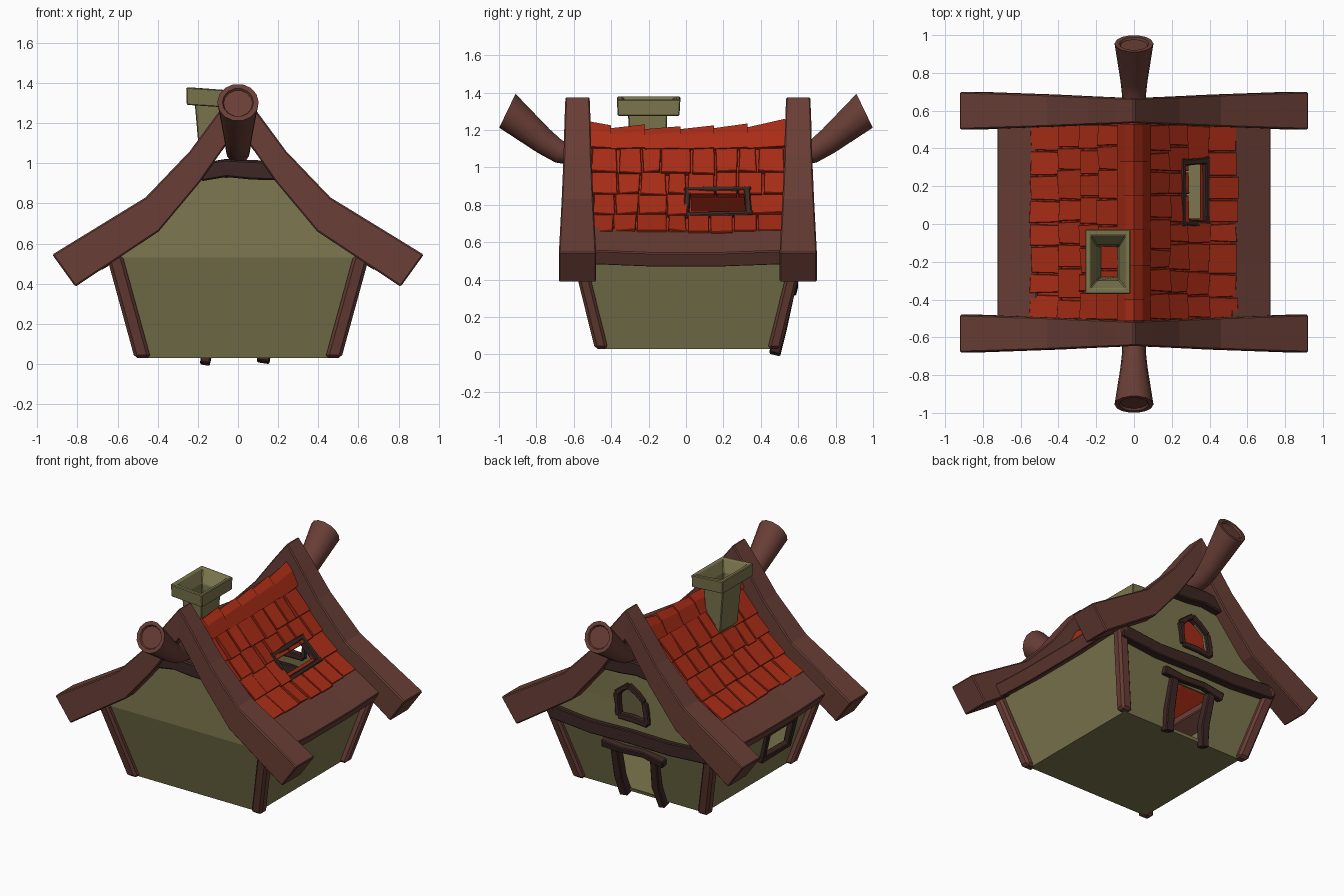
import bpy, bmesh, math, random
from mathutils import Vector as V

if "Cube" in bpy.data.objects:
    bpy.data.objects.remove(bpy.data.objects["Cube"])

random.seed(4)
CY = 0.01  # house centre along y


def material(name, rgb):
    m = bpy.data.materials.new(name)
    m.diffuse_color = (*rgb, 1)
    m.use_nodes = True
    m.node_tree.nodes["Principled BSDF"].inputs["Base Color"].default_value = m.diffuse_color
    return m


PLASTER = material("plaster", (0.20, 0.18, 0.075))
WOOD = material("wood", (0.14, 0.048, 0.036))
DARK = material("dark_wood", (0.045, 0.02, 0.017))
RED = material("red_tile", (0.40, 0.026, 0.008))


def add_loft(bm, rings, closed=False, caps=True):
    vs = [[bm.verts.new(p) for p in r] for r in rings]
    n = len(rings[0])
    pairs = list(zip(vs, vs[1:])) + ([(vs[-1], vs[0])] if closed else [])
    for a, b in pairs:
        for i in range(n):
            j = (i + 1) % n
            bm.faces.new((a[i], a[j], b[j], b[i]))
    if caps and not closed:
        bm.faces.new(vs[0][::-1])
        bm.faces.new(vs[-1])


def finish(bm, name, mat, bevel=0, smooth=False):
    bmesh.ops.recalc_face_normals(bm, faces=bm.faces)
    me = bpy.data.meshes.new(name)
    bm.to_mesh(me)
    bm.free()
    ob = bpy.data.objects.new(name, me)
    bpy.context.collection.objects.link(ob)
    me.materials.append(mat)
    bpy.context.view_layer.objects.active = ob
    if bevel:
        b = ob.modifiers.new("bevel", 'BEVEL')
        b.width, b.segments = bevel, 1
    if smooth:
        bpy.ops.object.select_all(action='DESELECT')
        ob.select_set(True)
        bpy.ops.object.shade_smooth_by_angle(angle=math.radians(35))
    return ob


def loft(name, rings, mat, bevel=0, closed=False, smooth=False):
    bm = bmesh.new()
    add_loft(bm, rings, closed)
    return finish(bm, name, mat, bevel, smooth)


def bar_rings(path, w, d, nrm, jitter=0.0):
    """Square bar along a path: w across, d along the wall normal."""
    pts, nrm, rings = [V(p) for p in path], V(nrm).normalized(), []
    for i, p in enumerate(pts):
        t = pts[min(i + 1, len(pts) - 1)] - pts[max(i - 1, 0)]
        s = t.cross(nrm).normalized() * w / 2 * (1 + random.uniform(-jitter, jitter))
        n = nrm * d / 2
        rings.append([p + s + n, p - s + n, p - s - n, p + s - n])
    return rings


def frame(name, paths, w, d, nrm, jitter=0.2):
    bm = bmesh.new()
    for p in paths:
        add_loft(bm, bar_rings(p, w, d, nrm, jitter))
    return finish(bm, name, DARK, 0.006)


def shell(ob, thick, cutters):
    """Thicken a surface, cut the openings, drop the cutters."""
    bpy.context.view_layer.objects.active = ob
    m = ob.modifiers.new("thick", 'SOLIDIFY')
    m.thickness, m.offset = thick, -1
    bpy.ops.object.modifier_apply(modifier=m.name)
    for c in cutters:
        c.hide_render = True
        m = ob.modifiers.new("cut", 'BOOLEAN')
        m.object, m.operation = c, 'DIFFERENCE'
        bpy.ops.object.modifier_apply(modifier=m.name)
        bpy.data.objects.remove(c)


def cutter(outline, offset):
    return loft("opening_cutter", [outline, [V(p) + V(offset) for p in outline]], PLASTER)


# Walls: flared base, gable ends and floor
bm = bmesh.new()
base = [bm.verts.new((sx * .47, CY + sy * .46, .03)) for sx, sy in ((-1, -1), (1, -1), (1, 1), (-1, 1))]
eave = [bm.verts.new((sx * .605, CY + sy * .585, .53)) for sx, sy in ((-1, -1), (1, -1), (1, 1), (-1, 1))]
bm.faces.new(base[::-1])
for i in range(4):
    j = (i + 1) % 4
    bm.faces.new((base[i], base[j], eave[j], eave[i]))
for a, b, s in ((0, 1, -1), (3, 2, 1)):
    top = [bm.verts.new((x, CY + s * .575, z)) for x, z in ((.39, .69), (.18, .93), (-.18, .93), (-.39, .69))]
    bm.faces.new([eave[a], eave[b]] + top)
walls = finish(bm, "walls", PLASTER)
door_hole = [(-.13, .3, .05), (.11, .3, .05), (.13, .3, .34), (-.13, .3, .34)]
gable_hole = [(-.10, .4, .61), (.09, .4, .62), (.10, .4, .74), (.02, .4, .81), (-.08, .4, .73)]
side_hole = [(-.4, -.34, .23), (-.4, -.09, .23), (-.4, -.08, .39), (-.4, -.35, .39)]
shell(walls, .015, [cutter(door_hole, (0, .5, 0)), cutter(gable_hole, (0, .5, 0)), cutter(side_hole, (-.4, 0, 0))])

# Corner posts
for sx in (-1, 1):
    for sy in (-1, 1):
        path = [(sx * .475, CY + sy * .462, .03), (sx * .615, CY + sy * .588, .54)]
        rings = [[(p[0] + a * .04, p[1] + b * .035, p[2]) for a, b in ((-1, -1), (1, -1), (1, 1), (-1, 1))] for p in path]
        loft("corner_post", rings, WOOD, .015)

# Gable boards: bent rafters, thicker toward the eaves
half = [((.925, .545), (.81, .385), .69, .49), ((.46, .83), (.395, .66), .675, .505),
        ((.24, 1.06), (.19, .905), .665, .515), ((.10, 1.25), (.075, 1.07), .66, .52)]
stations = [((-o[0], o[1]), (-i[0], i[1]), y1, y0) for o, i, y1, y0 in half]
stations += [((0, 1.38), (0, 1.17), .655, .525)] + half[::-1]
for s in (-1, 1):
    rings = [[(o[0], CY + s * y1, o[1]), (i[0], CY + s * y1, i[1]), (i[0], CY + s * y0, i[1]), (o[0], CY + s * y0, o[1])]
             for o, i, y1, y0 in stations]
    loft("gable_board", rings, WOOD, .007)

    # Flared ridge pole with a recessed end
    rings = []
    for y, z, r, tilt in ((.54, 1.06, .06, 0), (.68, 1.085, .063, .3), (.76, 1.14, .072, .5),
                          (.955, 1.303, .103, .45), (.955, 1.303, .078, .45), (.945, 1.298, .072, .45)):
        c, u = V((0, s * y, z)), V((0, -s * math.sin(tilt), math.cos(tilt)))
        rings.append([c + r * (V((1, 0, 0)) * math.cos(k * math.tau / 14) + u * math.sin(k * math.tau / 14)) for k in range(14)])
    loft("ridge_pole", rings, WOOD, smooth=True)

    # Short collar beam under the ridge
    y = CY + s * .585
    loft("collar_beam", bar_rings([(-.19, y, .955), (-.06, y, .975), (.07, y, .965), (.19, y, .96)], .095, .09, (0, 1, 0), .1), DARK, .008)

# Eave beams
for sx in (-1, 1):
    rings = [[(sx * x, y, z + dz) for x, z in ((.515, .675), (.725, .55), (.68, .475), (.49, .59))]
             for y, dz in ((-.5, .005), (-.2, -.007), (.2, -.007), (.53, .005))]
    loft("eave_beam", rings, WOOD, .006)

# Roof deck with skylight opening
rows = [(.53, .65), (.385, .745), (.27, .855), (.175, .97), (.075, 1.10), (0, 1.20)]
line = [(x, z - .012) for x, z in rows] + [(-x, z - .012) for x, z in rows[-2::-1]]
bm = bmesh.new()
a, b = ([bm.verts.new((x, y, z)) for x, z in line] for y in (-.52, .54))
for i in range(len(line) - 1):
    bm.faces.new((a[i], b[i], b[i + 1], a[i + 1]))
deck = finish(bm, "roof_deck", RED)
sky = [(.255, .03, .5), (.35, .03, .5), (.35, .315, .5), (.255, .315, .5)]
shell(deck, .012, [cutter(sky, (0, 0, .6))])

# Roof tiles in four courses per side
bm = bmesh.new()
for sx in (-1, 1):
    for i in range(4):
        lo, hi = V((sx * rows[i][0], 0, rows[i][1])), V((sx * rows[i + 1][0], 0, rows[i + 1][1]))
        n = V(((hi.z - lo.z) * sx, 0, abs(hi.x - lo.x))).normalized()
        spans = [(-.5, .01), (.335, .52)] if (sx > 0 and i == 1) else [(-.51, .53)]
        for y0, y1 in spans:
            count = max(1, round((y1 - y0) / .125))
            cuts = [y0 + (y1 - y0) * k / count + (random.uniform(-.02, .02) if 0 < k < count else 0) for k in range(count + 1)]
            for ya, yb in zip(cuts, cuts[1:]):
                tilt, drop = random.uniform(-.008, .008), (lo - hi) * random.uniform(0, .1)
                rings = []
                for y, t in ((ya + .004, tilt), (yb - .004, -tilt)):
                    d = V((0, y, 0))
                    low, up = lo + drop + d, hi + d + V((0, t, 0))
                    rings.append([low - n * .014, low + n * (.02 + t), up + n * .006, up - n * .014])
                add_loft(bm, rings)
finish(bm, "roof_tiles", RED, .003)

# Jagged ridge tiles
bm = bmesh.new()
cuts = [-.51, -.40, -.22, -.03, .15, .33, .53]
lift = [(.04, .02), (.005, .025), (0, .015), (.0, .02), (.005, .03), (.01, .055)]
for (ya, yb), (la, lb) in zip(zip(cuts, cuts[1:]), lift):
    rings = []
    for y, l in ((ya, la), (yb, lb)):
        rings.append([(.09, y, 1.10 + l * .3), (.045, y, 1.175 + l * .6), (0, y, 1.205 + l), (-.045, y, 1.175 + l * .6),
                      (-.09, y, 1.10 + l * .3), (-.075, y, 1.09 + l * .3), (0, y, 1.17 + l), (.075, y, 1.09 + l * .3)])
    add_loft(bm, rings)
finish(bm, "ridge_tiles", RED)

# Hollow chimney: x range, y range, z at left and right
prof = [(-.185, -.075, -.295, -.105, .95, 1.08), (-.215, -.06, -.31, -.10, 1.295, 1.285), (-.255, -.02, -.365, -.035, 1.29, 1.275),
        (-.258, -.018, -.37, -.03, 1.378, 1.362), (-.232, -.042, -.342, -.058, 1.378, 1.362), (-.20, -.075, -.30, -.11, 1.30, 1.29),
        (-.172, -.09, -.28, -.12, .97, 1.07)]
rings = [[(x0, y0, za), (x1, y0, zb), (x1, y1, zb), (x0, y1, za)] for x0, x1, y0, y1, za, zb in prof]
loft("chimney", rings, PLASTER, .005, closed=True)

# Back cross beam, door frame and gable window frame
frame("cross_beam", [[(-.61, .595, .50), (-.3, .595, .48), (0, .595, .485), (.3, .595, .475), (.61, .595, .505)]], .085, .06, (0, 1, 0), .12)
slope = (0, 1, -.24)
frame("door_frame", [[(-.165, .475, .0), (-.14, .51, .14), (-.155, .555, .35)],
                     [(.125, .475, .01), (.145, .51, .14), (.145, .555, .35)],
                     [(-.235, .565, .345), (-.08, .565, .375), (.08, .565, .365), (.235, .565, .375)]], .055, .06, slope)
g = [(-.125, .585, .59), (-.10, .585, .74), (.02, .585, .825), (.115, .585, .75), (.10, .585, .60)]
frame("gable_window_frame", [[p, tuple((V(p) + V(q)) / 2 + V((0, 0, .008))), q] for p, q in zip(g, g[1:] + g[:1])], .038, .045, (0, 1, 0))

# Left wall window frame
c = [(-.525, -.355, .21), (-.525, -.075, .21), (-.572, -.07, .405), (-.572, -.36, .405)]
ext = lambda p, q: [tuple(V(p) + (V(p) - V(q)) * .07), tuple((V(p) + V(q)) / 2), tuple(V(q) + (V(q) - V(p)) * .07)]
frame("side_window_frame", [ext(p, q) for p, q in zip(c, c[1:] + c[:1])], .04, .045, (1, 0, .26))

# Skylight frame
k = [(.375, .0, .735), (.375, .335, .745), (.25, .325, .875), (.25, .01, .87)]
frame("skylight_frame", [ext(p, q) for p, q in zip(k, k[1:] + k[:1])], .033, .05, (.72, 0, .69))
